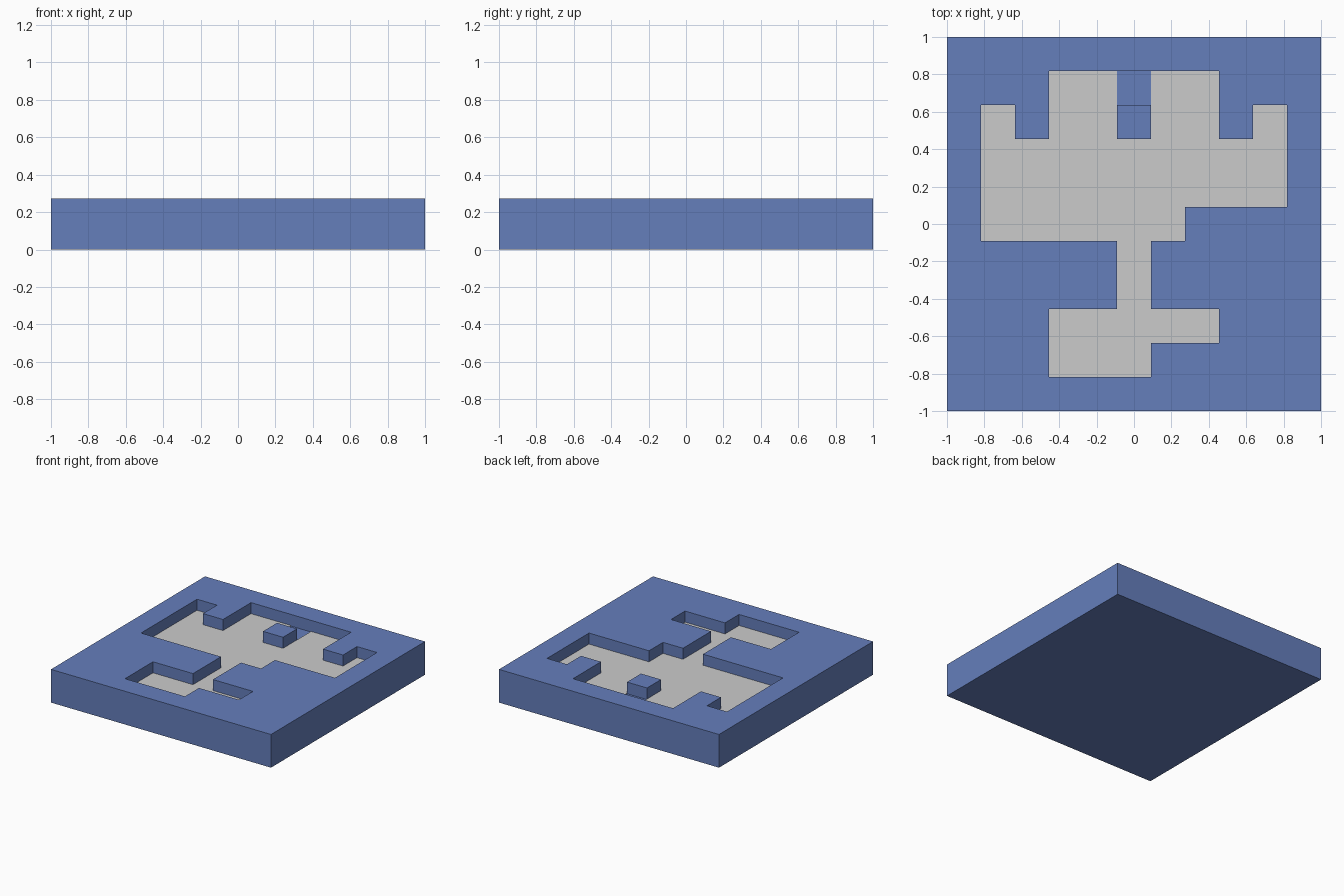
import bpy, bmesh

if "Cube" in bpy.data.objects:
    bpy.data.objects.remove(bpy.data.objects["Cube"])

U = 1 / 11              # half of one square on the 11 x 11 layout
TOP = 3 * U             # plate height
FLOOR = 2 * U           # visible pocket floor
SHEET = 0.005           # thickness of grey inlay

blue = bpy.data.materials.new("blue")
blue.diffuse_color = (0.13, 0.21, 0.50, 1)
blue.use_nodes = True
blue.node_tree.nodes["Principled BSDF"].inputs["Base Color"].default_value = blue.diffuse_color


def prism(name, outline, z0, z1, mat=None):
    bm = bmesh.new()
    face = bm.faces.new([bm.verts.new((x * U, y * U, z0)) for x, y in outline])
    up = bmesh.ops.extrude_face_region(bm, geom=[face])["geom"]
    bmesh.ops.translate(bm, vec=(0, 0, z1 - z0),
                        verts=[g for g in up if isinstance(g, bmesh.types.BMVert)])
    bmesh.ops.recalc_face_normals(bm, faces=bm.faces)
    mesh = bpy.data.meshes.new(name)
    bm.to_mesh(mesh)
    bm.free()
    obj = bpy.data.objects.new(name, mesh)
    bpy.context.collection.objects.link(obj)
    if mat:
        mesh.materials.append(mat)
    return obj


def rect(x0, y0, x1, y1):
    return [(x0, y0), (x1, y0), (x1, y1), (x0, y1)]


# Stepped pocket outline, split at the middle of the back wall
right = [(-5, -9), (1, -9), (1, -7), (5, -7), (5, -5), (1, -5), (1, -1), (3, -1),
         (3, 1), (9, 1), (9, 7), (7, 7), (7, 5), (5, 5), (5, 9)]
left = [(-5, 9), (-5, 5), (-7, 5), (-7, 7), (-9, 7), (-9, -1), (-1, -1),
        (-1, -5), (-5, -5)]
notch = [(1, 9), (1, 5), (-1, 5), (-1, 9)]

# Square plate with the pocket cut into its top
plate = prism("plate", rect(-11, -11, 11, 11), 0, TOP, blue)
cutter = prism("pocket_cutter", right + left, FLOOR - SHEET, TOP + 0.1, blue)
cutter.hide_render = True
cutter.hide_viewport = True
cut = plate.modifiers.new("pocket", "BOOLEAN")
cut.operation = "DIFFERENCE"
cut.solver = "EXACT"
cut.object = cutter

# Free-standing block in the pocket
prism("island_block", rect(-1, 5, 1, 7), FLOOR - SHEET, TOP, blue)

# Grey sheet covering the pocket floor, open around the island
prism("pocket_floor", right + notch + left, FLOOR - SHEET, FLOOR)
